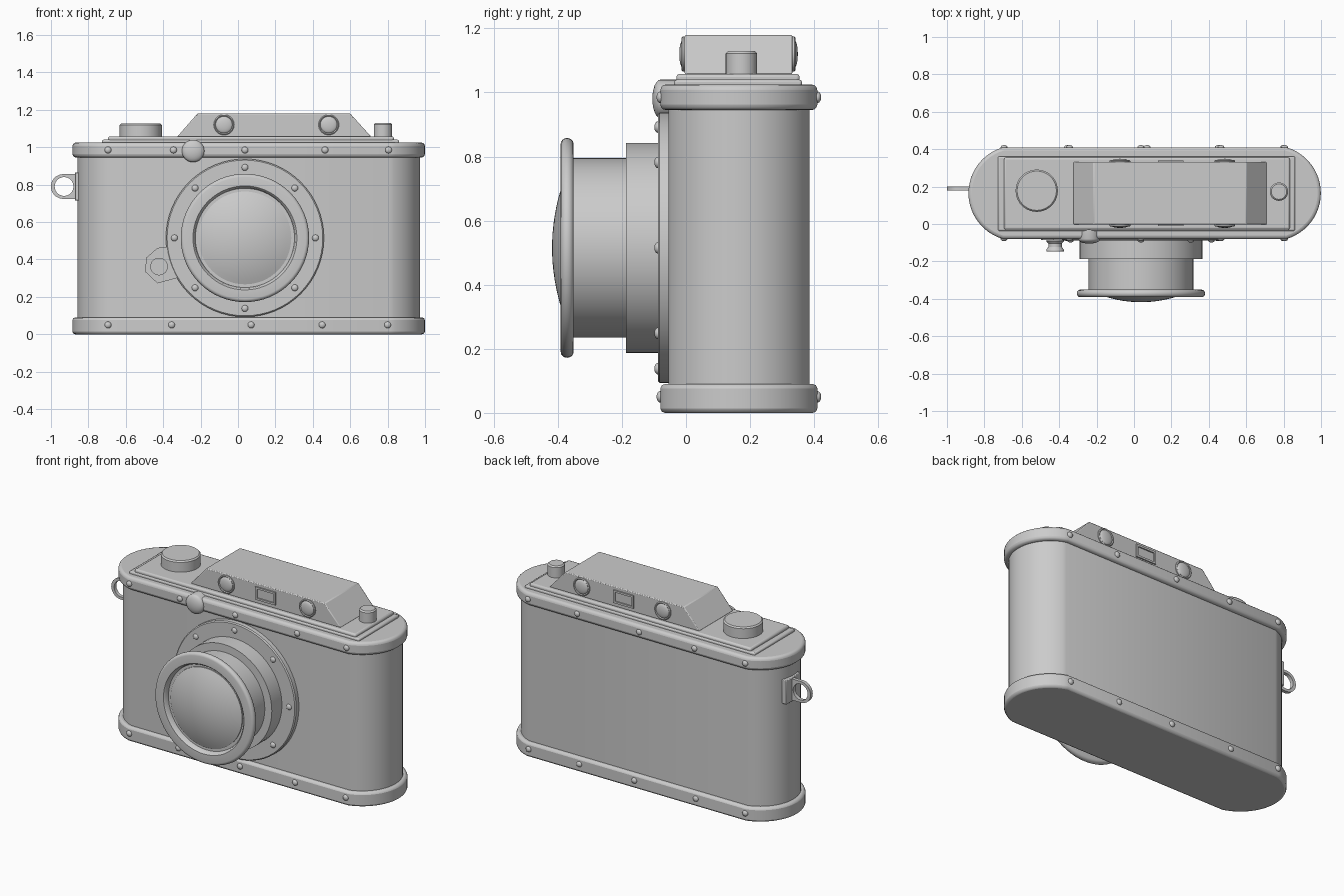
import bpy, bmesh
from math import pi, sin, cos, asin, sqrt
from mathutils import Vector, Matrix

default = bpy.data.objects.get("Cube")
if default:
    bpy.data.objects.remove(default, do_unlink=True)

GREY = (0.6, 0.6, 0.6, 1)
grey = bpy.data.materials.new("plain grey")
grey.use_nodes = True
grey.diffuse_color = GREY
grey.node_tree.nodes["Principled BSDF"].inputs["Base Color"].default_value = GREY

MID_X, MID_Y = 0.057, 0.165      # middle of the body
LENS_X, LENS_Z = 0.037, 0.515    # lens axis
FRONT, BACK, UP = Vector((0, -1, 0)), Vector((0, 1, 0)), Vector((0, 0, 1))
parts = []


def finish(name, bm, bevel=0, segments=2):
    bmesh.ops.remove_doubles(bm, verts=bm.verts, dist=1e-5)
    bmesh.ops.recalc_face_normals(bm, faces=bm.faces)
    mesh = bpy.data.meshes.new(name)
    bm.to_mesh(mesh)
    bm.free()
    mesh.materials.append(grey)
    obj = bpy.data.objects.new(name, mesh)
    bpy.context.collection.objects.link(obj)
    if bevel:
        mod = obj.modifiers.new("soft edges", 'BEVEL')
        mod.width, mod.segments = bevel, segments
        mod.limit_method, mod.angle_limit = 'ANGLE', 0.7
    parts.append(obj)
    return obj


def lathe(name, profile, origin, axis, steps=32):
    """Turn (radius, height) points around an axis."""
    bm = bmesh.new()
    verts = [bm.verts.new((r, 0, h)) for r, h in profile]
    edges = [bm.edges.new(pair) for pair in zip(verts, verts[1:])]
    bmesh.ops.spin(bm, geom=verts + edges, cent=(0, 0, 0), axis=(0, 0, 1),
                   angle=2 * pi, steps=steps)
    turn = axis.to_track_quat('Z', 'Y').to_matrix().to_4x4()
    bm.transform(Matrix.Translation(origin) @ turn)
    return finish(name, bm)


def prism(name, outline, low, high, along='Z', bevel=0, segments=2):
    """Extrude an outline along z (given as x, y) or along y (given as x, z)."""
    bm = bmesh.new()
    place = (lambda a, b, d: (a, b, d)) if along == 'Z' else (lambda a, b, d: (a, d, b))
    face = bm.faces.new([bm.verts.new(place(a, b, low)) for a, b in outline])
    new = bmesh.ops.extrude_face_region(bm, geom=[face])["geom"]
    moved = [v for v in new if isinstance(v, bmesh.types.BMVert)]
    bmesh.ops.translate(bm, verts=moved, vec=place(0, 0, high - low))
    return finish(name, bm, bevel, segments)


def frame(name, outer, inner, low, high):
    """Flat frame between two x, z outlines with matching points."""
    bm = bmesh.new()
    loops = [[bm.verts.new((x, y, z)) for x, z in pts]
             for pts, y in ((outer, low), (outer, high), (inner, high), (inner, low))]
    n = len(outer)
    for a, b in zip(loops, loops[1:] + loops[:1]):
        for i in range(n):
            j = (i + 1) % n
            bm.faces.new((a[i], a[j], b[j], b[i]))
    return finish(name, bm)


def rect(x0, x1, y0, y1):
    return [(x0, y0), (x1, y0), (x1, y1), (x0, y1)]


def body_outline(half_x, half_y, radius, steps=24):
    """Long shape with straight sides and round ends."""
    reach = asin(half_y / radius)
    pts = []
    for side in (1, -1):
        for i in range(steps + 1):
            a = reach * (2 * i / steps - 1)
            pts.append((MID_X + side * (half_x - radius + radius * cos(a)),
                        MID_Y + side * radius * sin(a)))
    return pts


def dome(radius, height, base=0, steps=6):
    return [(radius * cos(i * pi / 2 / steps), base + height * sin(i * pi / 2 / steps))
            for i in range(steps + 1)]


def rivet(name, x, y, z, axis):
    lathe(name, [(0.018, -0.005)] + dome(0.018, 0.012), (x, y, z), axis, 12)


# Body shell and the two bands
prism("body", body_outline(0.916, 0.22, 0.23), 0.03, 1.0)
prism("bottom_band", body_outline(0.942, 0.245, 0.255), 0, 0.09, bevel=0.014)
prism("top_band", body_outline(0.942, 0.245, 0.255), 0.945, 1.025, bevel=0.018, segments=3)

# Rivets along the bands
for z, row in ((0.985, (-0.695, -0.345, 0.037, 0.465, 0.805)),
               (0.05, (-0.695, -0.355, 0.07, 0.45, 0.8))):
    for x in row:
        rivet("band_rivet_front", x, MID_Y - 0.245, z, FRONT)
        rivet("band_rivet_back", x, MID_Y + 0.245, z, BACK)

# Stepped top plate
prism("top_plate_base", rect(-0.727, 0.861, -0.037, 0.362), 1.015, 1.04, bevel=0.008)
prism("top_plate", rect(-0.695, 0.833, -0.03, 0.355), 1.03, 1.058, bevel=0.01)

# Finder housing with sloping ends
prism("finder_housing", [(-0.325, 1.056), (0.712, 1.056), (0.6, 1.18), (-0.217, 1.18)],
      -0.004, 0.332, along='Y', bevel=0.005)

# Finder windows on both faces
window = [(0.055, -0.01), (0.055, 0.006), (0.05, 0.01), (0.045, 0.006)] + dome(0.045, 0.012, 0.005)
for y, axis in ((-0.004, FRONT), (0.332, BACK)):
    for x in (-0.075, 0.485):
        lathe("round_window", window, (x, y, 1.12), axis)
    edge = y + 0.008 * axis.y
    frame("square_window", rect(0.127, 0.265, 1.08, 1.16), rect(0.139, 0.253, 1.092, 1.148),
          min(y, edge), max(y, edge))

# Dials on top
for name, x, y, r, top in (("large_dial", -0.52, 0.178, 0.113, 1.127),
                           ("small_dial", 0.775, 0.173, 0.049, 1.13)):
    lathe(name, [(0, 1.05), (r, 1.05), (r, top - 0.008), (r - 0.008, top), (0, top)],
          (x, y, 0), UP, 40)

# Round button on the front of the top band
lathe("front_button", [(0, -0.05), (0.06, -0.05), (0.06, 0.005)] + dome(0.06, 0.025, 0.005),
      (-0.24, -0.075, 0.98), FRONT)

# Lens mounting flange with its side tab and rivets
lathe("lens_flange", [(0, 0.04), (0.4225, 0.04), (0.4225, 0.082), (0.416, 0.088), (0, 0.088)],
      (LENS_X, 0, LENS_Z), FRONT, 64)
prism("flange_tab", [(-0.33, 0.3), (-0.2, 0.35), (-0.25, 0.5), (-0.385, 0.465), (-0.43, 0.462),
                     (-0.49, 0.41), (-0.497, 0.335), (-0.43, 0.272)], -0.086, -0.04, along='Y')
for i in range(8):
    a = i * pi / 4
    rivet("flange_rivet", LENS_X + 0.377 * cos(a), -0.087, LENS_Z + 0.377 * sin(a), FRONT)

# Flared knob on the tab
lathe("tab_knob", [(0, 0.07), (0.047, 0.07), (0.047, 0.092), (0.036, 0.105), (0.036, 0.122),
                   (0.047, 0.138), (0.047, 0.146), (0, 0.146)], (-0.422, 0, 0.362), FRONT)

# Lens barrel, rounded front ring and hollow rim
ring = [(0.325 + 0.018 * sin(i * pi / 8), 0.371 - 0.02 * cos(i * pi / 8)) for i in range(9)]
lathe("lens_barrel", [(0, 0.07), (0.328, 0.07), (0.328, 0.188), (0.28, 0.188), (0.28, 0.351)]
      + ring + [(0.278, 0.391), (0.27, 0.383), (0.265, 0.36), (0, 0.36)],
      (LENS_X, 0, LENS_Z), FRONT, 64)

# Curved glass
R = 0.625
glass = [(0.248, 0.355)]
for i in range(11):
    r = 0.248 * (1 - i / 10)
    glass.append((r, 0.418 - R + sqrt(R * R - r * r)))
lathe("lens_glass", glass, (LENS_X, 0, LENS_Z), FRONT, 64)

# Strap lug on the right end
prism("lug_plate", rect(-0.872, -0.84, 0.115, 0.255), 0.715, 0.865, bevel=0.004)
outer, inner = [], []
for i in range(48):
    c, s = cos(i * pi / 24), sin(i * pi / 24)
    k = 0.066 / max(abs(c), abs(s)) if c > 0 else 0.066
    outer.append((-0.934 + k * c, 0.79 + k * s))
    inner.append((-0.93 + 0.05 * c, 0.79 + 0.05 * s))
frame("strap_lug", outer, inner, 0.178, 0.2)

# Smooth the round surfaces and keep the edges sharp
bpy.ops.object.select_all(action='DESELECT')
for obj in parts:
    obj.select_set(True)
bpy.context.view_layer.objects.active = parts[0]
bpy.ops.object.shade_smooth_by_angle(angle=0.6)
